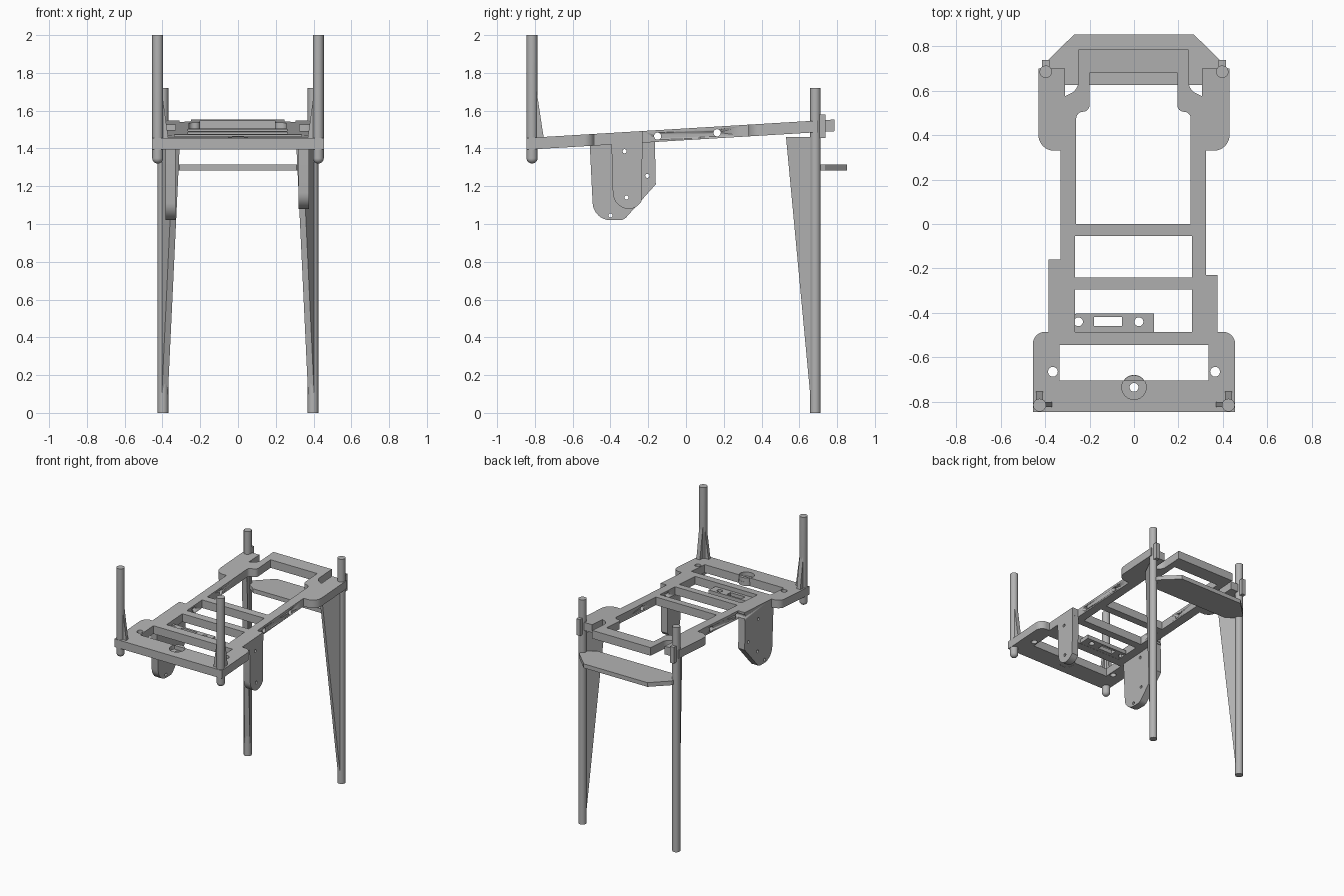
import bpy, bmesh, math
from mathutils import Vector

if "Cube" in bpy.data.objects:
    bpy.data.objects.remove(bpy.data.objects["Cube"])

grey = bpy.data.materials.new("matte grey")
grey.diffuse_color = (0.45, 0.45, 0.45, 1)
grey.use_nodes = True
grey.node_tree.nodes["Principled BSDF"].inputs["Base Color"].default_value = grey.diffuse_color


def rounded(points):
    """Outline from (x, y) or (x, y, fillet) points."""
    out, n = [], len(points)
    for i, p in enumerate(points):
        c = Vector(p[:2])
        if len(p) == 2:
            out.append(c)
            continue
        a = c + (Vector(points[i - 1][:2]) - c).normalized() * p[2]
        b = c + (Vector(points[(i + 1) % n][:2]) - c).normalized() * p[2]
        for k in range(9):
            t = k / 8
            w = 1 + 0.414 * 2 * t * (1 - t) - 2 * t * (1 - t) * 1.0
            w = (1 - t) ** 2 + 1.414 * t * (1 - t) + t * t
            out.append((a * (1 - t) ** 2 + c * 1.414 * t * (1 - t) + b * t * t) / w)
    return out


def circle(x, y, r, n=24):
    return [(x + r * math.cos(k * math.tau / n), y + r * math.sin(k * math.tau / n)) for k in range(n)]


def box(x0, x1, y0, y1):
    return [(x0, y0), (x1, y0), (x1, y1), (x0, y1)]


def finish(name, bm):
    bmesh.ops.remove_doubles(bm, verts=bm.verts, dist=1e-5)
    bmesh.ops.recalc_face_normals(bm, faces=bm.faces)
    me = bpy.data.meshes.new(name)
    bm.to_mesh(me)
    bm.free()
    ob = bpy.data.objects.new(name, me)
    bpy.context.collection.objects.link(ob)
    me.materials.append(grey)
    bpy.ops.object.select_all(action='DESELECT')
    ob.select_set(True)
    bpy.context.view_layer.objects.active = ob
    bpy.ops.object.shade_smooth_by_angle(angle=math.radians(30))
    return ob


def plate(name, loops, thick, place):
    """Filled outline with holes; place(u, v, w) maps to world, w in +-thick/2."""
    cu = bpy.data.curves.new("outline", 'CURVE')
    cu.dimensions, cu.fill_mode, cu.extrude = '2D', 'BOTH', thick / 2
    for loop in loops:
        sp = cu.splines.new('POLY')
        sp.points.add(len(loop) - 1)
        for q, p in zip(sp.points, loop):
            q.co = (p[0], p[1], 0, 1)
        sp.use_cyclic_u = True
    tmp = bpy.data.objects.new("outline", cu)
    bpy.context.collection.objects.link(tmp)
    bpy.context.view_layer.update()
    me = bpy.data.meshes.new_from_object(tmp.evaluated_get(bpy.context.evaluated_depsgraph_get()))
    bpy.data.objects.remove(tmp)
    bm = bmesh.new()
    bm.from_mesh(me)
    for v in bm.verts:
        v.co = place(*v.co)
    return finish(name, bm)


def post(name, x, y, r, profile):
    """Round post from (radius factor, z) rings."""
    bm = bmesh.new()
    n, rings = 24, []
    for f, z in profile:
        rings.append([bm.verts.new((px, py, z)) for px, py in circle(x, y, r * f, n)])
    for a, b in zip(rings, rings[1:]):
        for k in range(n):
            bm.faces.new((a[k], a[(k + 1) % n], b[(k + 1) % n], b[k]))
    bm.faces.new(rings[0])
    bm.faces.new(rings[-1])
    return finish(name, bm)


def sloped(mid):
    return lambda u, v, w: (u, v, mid + 0.06 * v + w)


# Main frame: one sloping plate with openings
outline = rounded([
    (-0.455, -0.845), (0.455, -0.845), (0.455, -0.485, 0.055), (0.375, -0.485), (0.375, -0.23),
    (0.325, -0.23), (0.325, 0.33), (0.43, 0.33, 0.07), (0.43, 0.70), (0.305, 0.70), (0.305, 0.575),
    (0.245, 0.605, 0.035), (0.245, 0.785), (-0.25, 0.785), (-0.25, 0.605, 0.035), (-0.31, 0.575),
    (-0.31, 0.70), (-0.43, 0.70), (-0.43, 0.33, 0.07), (-0.33, 0.33), (-0.33, -0.16),
    (-0.385, -0.16), (-0.385, -0.485), (-0.455, -0.485, 0.055)])
opening = rounded([
    (-0.26, 0), (0.255, 0), (0.255, 0.505, 0.03), (0.195, 0.505, 0.03), (0.195, 0.68),
    (-0.20, 0.68), (-0.20, 0.505, 0.03), (-0.26, 0.505, 0.03)])
frame = plate("frame", [
    outline, opening, box(-0.265, 0.26, -0.24, -0.055), box(-0.265, 0.262, -0.485, -0.295),
    box(-0.335, 0.335, -0.705, -0.545), circle(-0.365, -0.665, 0.022), circle(0.365, -0.665, 0.022),
    circle(0, -0.735, 0.055)], 0.062, sloped(1.475))

# Sideways holes through the rails
for y, z in ((-0.15, 1.465), (0.165, 1.483)):
    cutter = plate("rail_hole_cutter", [circle(y, z, 0.019)], 1.0, lambda u, v, w: (w, u, v))
    cutter.hide_render = True
    cutter.hide_set(True)
    mod = frame.modifiers.new("rail_hole", 'BOOLEAN')
    mod.operation, mod.solver, mod.object = 'DIFFERENCE', 'EXACT', cutter

# Recessed washer seat and slotted mounting strip
plate("recess_floor", [circle(0, -0.735, 0.056), circle(0, -0.735, 0.02)], 0.03, sloped(1.46))
plate("mounting_strip", [
    rounded([(-0.285, -0.486), (0.09, -0.486), (0.09, -0.402), (-0.285, -0.402, 0.035)]),
    circle(-0.25, -0.44, 0.02), circle(0.022, -0.44, 0.02), box(-0.18, -0.055, -0.46, -0.418)],
    0.03, sloped(1.46))

# Hanging side brackets
plate("left_bracket", [
    rounded([(-0.51, 1.43), (-0.49, 1.02, 0.09), (-0.33, 1.02, 0.02), (-0.16, 1.21), (-0.165, 1.45)]),
    circle(-0.325, 1.385, 0.011), circle(-0.315, 1.14, 0.011),
    circle(-0.205, 1.255, 0.011), circle(-0.40, 1.045, 0.011)],
    0.055, lambda u, v, w: (-0.3575 + w, u, v))
plate("right_bracket", [
    rounded([(-0.395, 1.44), (-0.385, 1.075, 0.09), (-0.27, 1.08, 0.03), (-0.235, 1.12), (-0.23, 1.45)]),
    circle(-0.325, 1.385, 0.011), circle(-0.315, 1.14, 0.011)],
    0.055, lambda u, v, w: (0.3475 + w, u, v))

# Shelf between the rear legs
plate("rear_shelf", [[(-0.31, 0.625), (0.31, 0.625), (0.40, 0.69), (0.39, 0.735), (0.27, 0.852),
                      (-0.27, 0.852), (-0.39, 0.735), (-0.40, 0.69)]],
      0.032, lambda u, v, w: (u, v, 1.3 + w))

dome = [(math.sin(a), 1.348 - 0.028 * math.cos(a)) for a in (0.15, 0.45, 0.75, 1.05, 1.35, 1.57)]
for s, side in ((-1, "left"), (1, "right")):
    # Rear leg with a tapered fin pointing inward and forward, and a clip behind
    post(side + "_rear_leg", s * 0.397, 0.685, 0.028, [(1, 0), (1, 1.72)])
    d = Vector((-s * 0.45, -0.893))
    nrm = Vector((-d.y, d.x))

    def fin_place(u, v, w):
        p = Vector((s * 0.397, 0.685)) + d * u + nrm * w
        return (p.x, p.y, v)
    plate(side + "_leg_fin", [[(0, 0.1), (0.022, 0.1), (0.165, 1.46), (0, 1.46)]], 0.036, fin_place)
    plate(side + "_clip", [box(s * 0.397 - 0.016, s * 0.397 + 0.016, 0.69, 0.738)], 0.125,
          lambda u, v, w: (u, v, 1.518 + w))
    # Front upright with a domed foot and two slim gussets
    post(side + "_front_upright", s * 0.425, -0.815, 0.029, dome + [(1, 2.0)])
    gusset = [(0, 1.44), (0.065, 1.44), (0.055, 1.5), (0.025, 1.70), (0, 1.70)]
    plate(side + "_upright_back_gusset", [gusset], 0.03,
          lambda u, v, w: (s * 0.425 + w, -0.815 + u, v))
    plate(side + "_upright_inner_gusset", [gusset], 0.024,
          lambda u, v, w: (s * (0.425 - u * 0.9), -0.812 + w, v))
